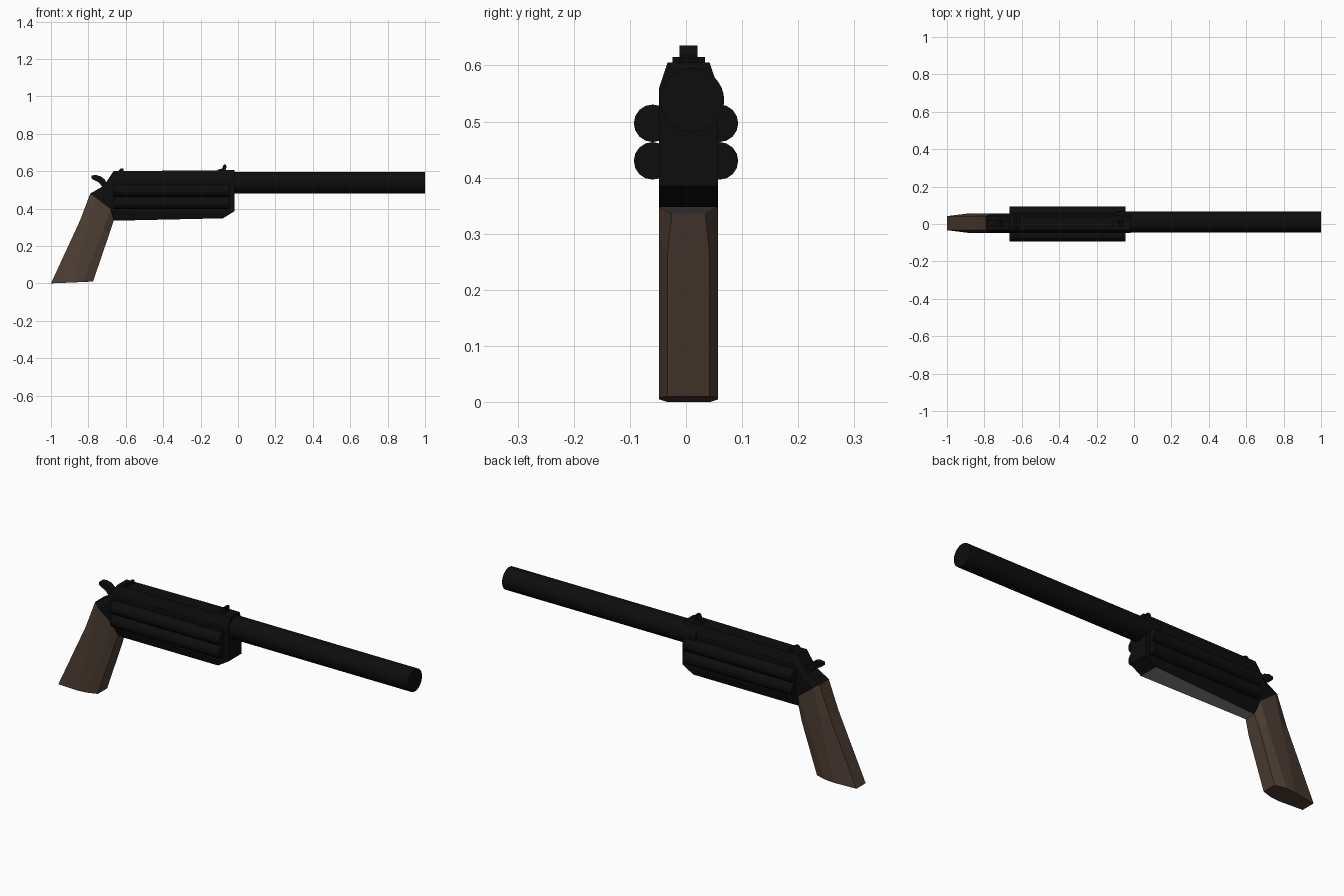
import bpy, bmesh, math
from mathutils import Matrix

if "Cube" in bpy.data.objects:
    bpy.data.objects.remove(bpy.data.objects["Cube"])

CY = 0.0045  # frame centre line in y


def material(name, rgb):
    m = bpy.data.materials.new(name)
    m.diffuse_color = (*rgb, 1)
    m.use_nodes = True
    m.node_tree.nodes["Principled BSDF"].inputs["Base Color"].default_value = m.diffuse_color
    return m


METAL = material("black_metal", (0.004, 0.004, 0.004))
WOOD = material("dark_wood", (0.075, 0.048, 0.033))
GREY = material("grey_plate", (0.25, 0.25, 0.25))


def finish(name, bm, *mats):
    bmesh.ops.recalc_face_normals(bm, faces=bm.faces)
    me = bpy.data.meshes.new(name)
    bm.to_mesh(me)
    bm.free()
    for m in mats:
        me.materials.append(m)
    ob = bpy.data.objects.new(name, me)
    bpy.context.collection.objects.link(ob)
    return ob


def loft(name, sections, *mats, plate=None):
    """Each section: four (x, z, half_width) points, mirrored into an 8-sided ring."""
    bm = bmesh.new()
    rings = []
    for s in sections:
        ring = [bm.verts.new((x, CY - w, z)) for x, z, w in s]
        ring += [bm.verts.new((x, CY + w, z)) for x, z, w in reversed(s)]
        rings.append(ring)
    for i, (a, b) in enumerate(zip(rings, rings[1:])):
        for k in range(8):
            n = (k + 1) % 8
            quad = list(dict.fromkeys((a[k], a[n], b[n], b[k])))
            f = bm.faces.new(quad)
            if plate == (i, k):
                f.material_index = 1
    bm.faces.new(rings[0])
    bm.faces.new(rings[-1])
    return finish(name, bm, *mats)


def extrude(name, profile, half):
    bm = bmesh.new()
    f = bm.faces.new([bm.verts.new((x, CY - half, z)) for x, z in profile])
    r = bmesh.ops.extrude_face_region(bm, geom=[f])
    verts = [v for v in r["geom"] if isinstance(v, bmesh.types.BMVert)]
    bmesh.ops.translate(bm, verts=verts, vec=(0, 2 * half, 0))
    return finish(name, bm, METAL)


def rod(name, x0, x1, y, z, radius, sides):
    bm = bmesh.new()
    mat = Matrix.Translation(((x0 + x1) / 2, y, z)) @ Matrix.Rotation(math.pi / 2, 4, "Y")
    bmesh.ops.create_cone(bm, cap_ends=True, segments=sides, radius1=radius,
                          radius2=radius, depth=x1 - x0, matrix=mat)
    ob = finish(name, bm, METAL)
    bpy.ops.object.select_all(action="DESELECT")
    ob.select_set(True)
    bpy.context.view_layer.objects.active = ob
    bpy.ops.object.shade_smooth_by_angle(angle=math.radians(40))
    return ob


N, W, F = 0.0375, 0.0525, 0.030  # narrow, wide and front-top half widths

# Wooden grip, bottom to top
grip_top = [(-0.79, 0.48, N), (-0.765, 0.461, W), (-0.68, 0.396, W), (-0.665, 0.335, F)]
loft("grip", [
    [(-1.0, 0.0, N), (-0.88, 0.005, W), (-0.83, 0.008, W), (-0.775, 0.01, N)],
    [(-0.845, 0.335, N), (-0.80, 0.33, W), (-0.72, 0.29, W), (-0.688, 0.265, N)],
    grip_top], WOOD)

# Frame: sloping rear, then straight body with a grey plate underneath
rear = [(-0.665, 0.60, N), (-0.665, 0.56, W), (-0.665, 0.385, W), (-0.665, 0.335, F)]
loft("frame_rear", [
    grip_top,
    [(-0.718, 0.522, N), (-0.71, 0.495, W), (-0.672, 0.39, W), (-0.665, 0.335, F)],
    rear], METAL)
loft("frame_body", [
    rear,
    [(-0.08, 0.605, N), (-0.08, 0.56, W), (-0.08, 0.375, W), (-0.08, 0.348, W)],
    [(-0.02, 0.605, N), (-0.02, 0.56, W), (-0.02, 0.40, W), (-0.02, 0.385, W)],
], METAL, GREY, plate=(0, 3))

# Barrel
rod("barrel", -0.10, 1.0, 0.011, 0.538, 0.057, 32)

# Cylinder chambers bulging from both sides
for side, sy in (("left", 1), ("right", -1)):
    for level, z in (("lower", 0.43), ("upper", 0.497)):
        rod(f"chamber_{side}_{level}", -0.665, -0.045, sy * 0.0595, z, 0.0335, 16)

# Sights and hammer
extrude("rear_sight", [(-0.645, 0.595), (-0.625, 0.615), (-0.612, 0.615), (-0.612, 0.595)], 0.029)
extrude("front_sight", [(-0.115, 0.595), (-0.108, 0.608), (-0.085, 0.614), (-0.077, 0.634),
                        (-0.064, 0.636), (-0.062, 0.62), (-0.07, 0.595)], 0.016)
extrude("hammer", [(-0.783, 0.576), (-0.762, 0.58), (-0.735, 0.573), (-0.714, 0.557),
                   (-0.695, 0.525), (-0.68, 0.49), (-0.72, 0.49), (-0.726, 0.518),
                   (-0.745, 0.54), (-0.783, 0.56)], 0.016)
